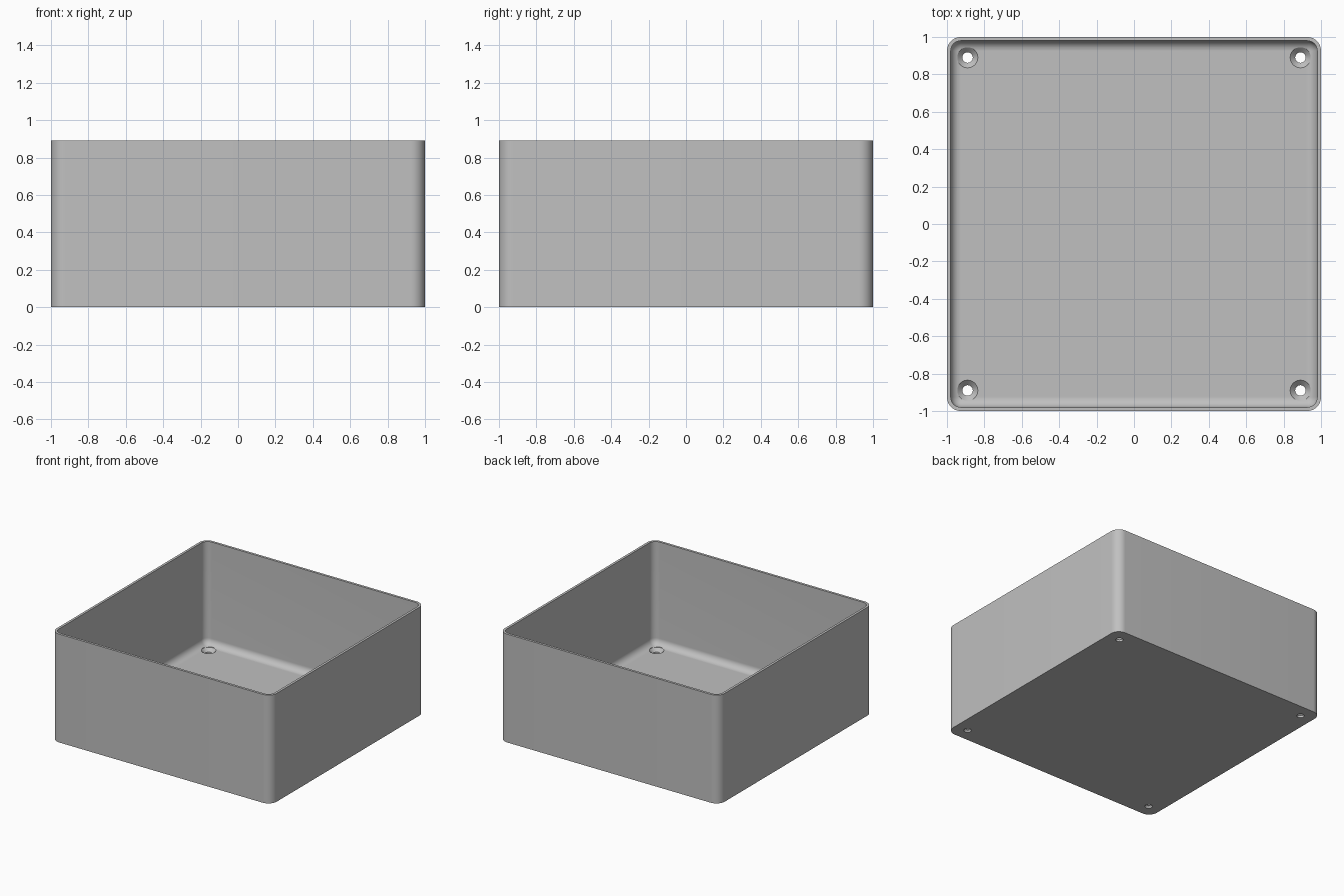
import bpy, bmesh, math

HEIGHT, WALL, FLOOR = 0.89, 0.02, 0.044
CORNER, FILLET, STEPS = 0.075, 0.055, 12
HOLE_POS, HOLE_R, SINK_R = 0.89, 0.028, 0.055

cube = bpy.data.objects.get("Cube")
if cube:
    bpy.data.objects.remove(cube, do_unlink=True)

grey = bpy.data.materials.new("plain grey")
grey.use_nodes = True
colour = (0.53, 0.53, 0.53, 1)
grey.diffuse_color = colour
grey.node_tree.nodes["Principled BSDF"].inputs["Base Color"].default_value = colour


def make_object(name, bm):
    bmesh.ops.remove_doubles(bm, verts=bm.verts, dist=0.0001)
    bmesh.ops.recalc_face_normals(bm, faces=bm.faces)
    mesh = bpy.data.meshes.new(name)
    bm.to_mesh(mesh)
    bm.free()
    mesh.materials.append(grey)
    obj = bpy.data.objects.new(name, mesh)
    bpy.context.collection.objects.link(obj)
    return obj


def skin(bm, rings):
    """Join closed rings of points into a capped solid."""
    loops = [[bm.verts.new(p) for p in ring] for ring in rings]
    count = len(loops[0])
    for low, high in zip(loops, loops[1:]):
        for i in range(count):
            j = (i + 1) % count
            bm.faces.new((low[i], low[j], high[j], high[i]))
    bm.faces.new(loops[0][::-1])
    bm.faces.new(loops[-1])


def rounded_square(half, radius, z):
    points = []
    for quarter in range(4):
        mid = math.radians(45 + 90 * quarter)
        cx = math.copysign(half - radius, math.cos(mid))
        cy = math.copysign(half - radius, math.sin(mid))
        for i in range(STEPS + 1):
            a = math.pi / 2 * (quarter + i / STEPS)
            points.append((cx + radius * math.cos(a), cy + radius * math.sin(a), z))
    return points


def circle(x, y, radius, z, sides=48):
    turn = [2 * math.pi * i / sides for i in range(sides)]
    return [(x + radius * math.cos(a), y + radius * math.sin(a), z) for a in turn]


# Open box: outer wall, rim, inner wall and filleted floor
rings = [rounded_square(1, CORNER, 0), rounded_square(1, CORNER, HEIGHT)]
inner = 1 - WALL
rings.append(rounded_square(inner, FILLET, HEIGHT))
for i in range(STEPS + 1):
    a = math.pi / 2 * i / STEPS
    inset = FILLET * (1 - math.cos(a))
    rings.append(rounded_square(inner - inset, FILLET - inset,
                                FLOOR + FILLET * (1 - math.sin(a))))
bm = bmesh.new()
skin(bm, rings)
box = make_object("open_box", bm)

# Countersunk screw holes in the four corners of the floor
bm = bmesh.new()
sink_bottom = FLOOR - (SINK_R - HOLE_R)
for x in (-HOLE_POS, HOLE_POS):
    for y in (-HOLE_POS, HOLE_POS):
        profile = [(HOLE_R, -0.05), (HOLE_R, sink_bottom),
                   (SINK_R, FLOOR), (SINK_R, FLOOR + 0.1)]
        skin(bm, [circle(x, y, r, z) for r, z in profile])
cutter = make_object("hole_cutter", bm)
cutter.hide_render = True

cut = box.modifiers.new("screw holes", "BOOLEAN")
cut.operation = "DIFFERENCE"
cut.solver = "EXACT"
cut.object = cutter
bpy.ops.object.select_all(action="DESELECT")
bpy.context.view_layer.objects.active = box
box.select_set(True)
bpy.ops.object.modifier_apply(modifier=cut.name)
bpy.data.objects.remove(cutter, do_unlink=True)
bpy.ops.object.shade_smooth_by_angle(angle=math.radians(30))
